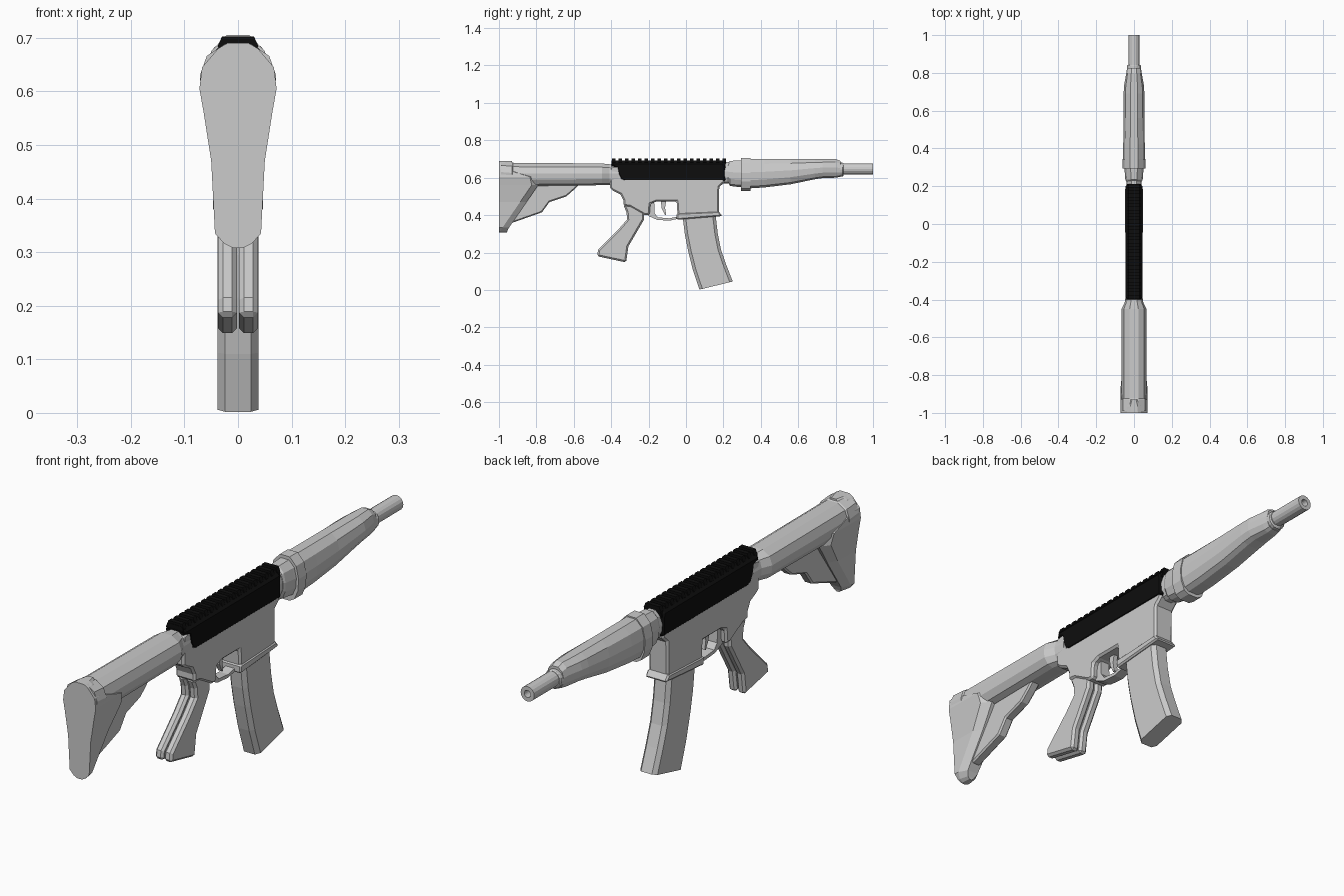
import bpy, bmesh, math

def finish(name, bm, bevel=0, mat=None):
    bmesh.ops.recalc_face_normals(bm, faces=bm.faces)
    me = bpy.data.meshes.new(name)
    bm.to_mesh(me)
    bm.free()
    ob = bpy.data.objects.new(name, me)
    bpy.context.collection.objects.link(ob)
    if mat:
        me.materials.append(mat)
    if bevel:
        m = ob.modifiers.new("bevel", 'BEVEL')
        m.width, m.segments = bevel, 1
        m.limit_method, m.angle_limit = 'ANGLE', math.radians(60)
    return ob

def prism(name, pts, x0, x1, bevel=0, mat=None):
    """Side profile in (y, z) extruded from x0 to x1."""
    bm = bmesh.new()
    f = bm.faces.new([bm.verts.new((x0, y, z)) for y, z in pts])
    ext = bmesh.ops.extrude_face_region(bm, geom=[f])
    for v in ext["geom"]:
        if isinstance(v, bmesh.types.BMVert):
            v.co.x = x1
    return finish(name, bm, bevel, mat)

def loft(name, rings, mat=None):
    """Skin over rings with equal point counts, capped at both ends."""
    bm = bmesh.new()
    rows = [[bm.verts.new(p) for p in r] for r in rings]
    n = len(rows[0])
    for a, b in zip(rows, rows[1:]):
        for i in range(n):
            j = (i + 1) % n
            bm.faces.new((a[i], a[j], b[j], b[i]))
    bm.faces.new(rows[0])
    bm.faces.new(rows[-1])
    return finish(name, bm, 0, mat)

def mirrored(half):
    return half + [(-x, *rest) for x, *rest in reversed(half)]

HALF = [(.35, 1), (.82, .83), (1, .55), (.95, .28), (.7, .07), (.35, 0)]

def section(y, w, z0, z1):
    return [(x * w, y, z0 + t * (z1 - z0)) for x, t in mirrored(HALF)]

def circle(y, r, z, n=16):
    return [(r * math.cos(2 * math.pi * i / n), y, z + r * math.sin(2 * math.pi * i / n))
            for i in range(n)]

black = bpy.data.materials.new("black")
black.diffuse_color = (0.004, 0.004, 0.004, 1)

# Stock: tube, butt wedge and thin web
loft("stock_tube", [section(*s) for s in [
    (-.99, .071, .56, .688), (-.93, .071, .555, .683), (-.925, .066, .555, .68),
    (-.45, .066, .56, .676), (-.41, .047, .562, .672), (-.36, .045, .565, .668)]])
rows = [(.308, .01, -.957), (.316, .026, -.955), (.335, .043, -.945), (.47, .05, -.852),
        (.56, .064, -.79), (.605, .072, -.80), (.645, .067, -.93),
        (.68, .037, -.93), (.69, .02, -.93)]
loft("stock_butt", [[(x, y, z) for x, y in mirrored(
    [(w, -1), (w * .97, yf - .035), (w * .55, yf)])] for z, w, yf in rows])
prism("stock_web", [(-.95, .36), (-.92, .362), (-.77, .415), (-.73, .47), (-.64, .50),
                    (-.60, .535), (-.57, .565), (-.57, .59), (-.9, .59)], -.02, .02, .006)

# Lower receiver with rear hump and flared magazine well
prism("receiver", [
    (-.405, .66), (-.405, .545), (-.39, .53), (-.35, .51), (-.335, .48), (-.335, .45),
    (-.30, .445), (-.22, .40), (-.195, .40), (-.19, .46), (-.16, .472), (-.05, .472),
    (-.045, .40), (.175, .41), (.178, .55), (.205, .575), (.205, .60), (-.34, .60),
    (-.36, .665)], -.043, .043, .008)
prism("magazine_well_lip", [(-.05, .375), (.195, .395), (.175, .42), (-.05, .41)],
      -.047, .047, .006)

# Trigger guard and trigger
prism("trigger_guard", [
    (-.205, .42), (-.2, .395), (-.155, .375), (-.09, .37), (-.045, .38), (-.045, .392),
    (-.09, .383), (-.15, .388), (-.168, .41), (-.17, .47), (-.2, .47)], -.02, .02)
prism("trigger", [(-.135, .48), (-.13, .435), (-.112, .40), (-.106, .403),
                  (-.112, .44), (-.105, .48)], -.009, .009)

# Pistol grip: two shells with a narrow seam
grip = [(-.335, .455), (-.318, .415), (-.315, .377), (-.36, .325), (-.47, .215),
        (-.475, .18), (-.32, .147), (-.308, .233), (-.225, .375), (-.22, .455)]
for side, s in (("right", 1), ("left", -1)):
    prism("grip_" + side, grip, .002 * s, .037 * s, .009)

# Curved magazine
mag = []
for by, bz, fy, fz in [(-.02, .43, .155, .43), (-.016, .375, .16, .385),
                       (-.006, .295, .17, .30), (.01, .215, .187, .215),
                       (.036, .11, .215, .135), (.072, .002, .25, .045)]:
    mag.append([(x, by + t * (fy - by), bz + t * (fz - bz)) for x, t in mirrored(
        [(.024, 0), (.038, .09), (.038, .91), (.024, 1)])])
loft("magazine", mag)

# Black upper cover with toothed rail
prism("upper_cover", [(-.40, .685), (-.40, .66), (-.373, .648), (-.366, .615), (-.352, .588),
                      (-.33, .577), (.212, .577), (.212, .66), (.205, .685)],
      -.0455, .0455, .012, black)
loft("rail_base", [[(x, y, z) for x, z in mirrored([(.04, .66), (.036, .682), (.028, .693)])]
                   for y in (-.398, .212)], black)
for i in range(18):
    y = -.396 + i * .0347
    loft(f"rail_tooth_{i + 1}", [[(x, yy, z) for x, z in mirrored(
        [(.03, .675), (.038, .684), (.03, .702)])] for yy in (y, y + .019)], black)

# Handguard with rear rings and nose cap
loft("handguard_neck", [section(y, .04, .57, .685) for y in (.19, .31)])
loft("slip_ring", [section(*s) for s in [
    (.225, .042, .575, .68), (.235, .046, .556, .69), (.285, .05, .55, .692),
    (.30, .052, .55, .692)]])
loft("handguard_collar", [section(y, .061, .53, .705) for y in (.295, .345)])
loft("handguard", [section(*s) for s in [
    (.34, .057, .543, .70), (.42, .057, .548, .70), (.56, .056, .565, .70),
    (.69, .055, .592, .70), (.73, .053, .598, .70), (.80, .041, .60, .70),
    (.825, .037, .605, .69)]])
loft("nose_cap", [circle(.80, .038, .643), circle(.838, .037, .643), circle(.842, .033, .645)])

# Barrel with open bore
loft("barrel", [circle(y, r, .647) for y, r in
                [(.80, .03), (1, .03), (1, .014), (.94, .014)]])
